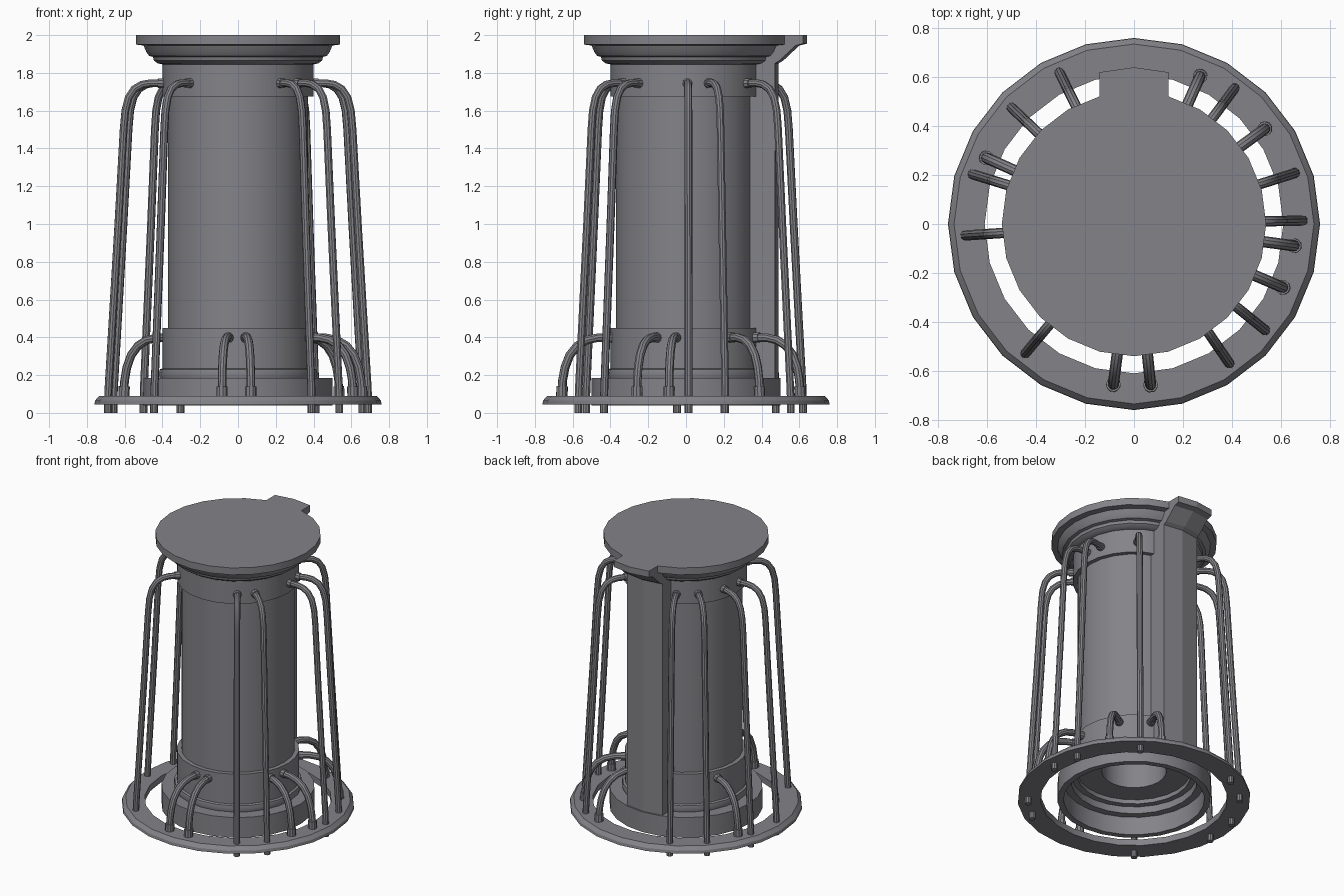
import bpy, bmesh, math
from mathutils import Vector

if "Cube" in bpy.data.objects:
    bpy.data.objects.remove(bpy.data.objects["Cube"])

mat = bpy.data.materials.new("steel grey")
mat.diffuse_color = (0.23, 0.23, 0.25, 1)
mat.use_nodes = True
mat.node_tree.nodes["Principled BSDF"].inputs["Base Color"].default_value = mat.diffuse_color


def finish(name, bm, smooth=True):
    bmesh.ops.remove_doubles(bm, verts=bm.verts, dist=1e-5)
    bmesh.ops.recalc_face_normals(bm, faces=bm.faces)
    me = bpy.data.meshes.new(name)
    bm.to_mesh(me)
    bm.free()
    me.materials.append(mat)
    ob = bpy.data.objects.new(name, me)
    bpy.context.collection.objects.link(ob)
    if smooth:
        bpy.ops.object.select_all(action='DESELECT')
        ob.select_set(True)
        bpy.context.view_layer.objects.active = ob
        bpy.ops.object.shade_smooth_by_angle(angle=math.radians(32))
    return ob


def lathe(name, prof, closed=False, n=24):
    """Revolve an (r, z) profile about the z axis."""
    bm = bmesh.new()
    rings = [[bm.verts.new((r * math.sin(2 * math.pi * i / n),
                            r * math.cos(2 * math.pi * i / n), z))
              for i in range(n)] for r, z in prof]
    pairs = list(zip(rings, rings[1:]))
    if closed:
        pairs.append((rings[-1], rings[0]))
    else:
        bm.faces.new(rings[0])
        bm.faces.new(rings[-1])
    for a, b in pairs:
        for i in range(n):
            j = (i + 1) % n
            bm.faces.new((a[i], a[j], b[j], b[i]))
    return finish(name, bm)


def pipe(bm, path, rad, ang, sides=10):
    """Sweep a round section along an (r, z) path at a given angle."""
    out = Vector((math.cos(ang), math.sin(ang), 0))
    side = Vector((-math.sin(ang), math.cos(ang), 0))
    up = Vector((0, 0, 1))
    pts = [out * r + up * z for r, z in path]
    rings = []
    for k, p in enumerate(pts):
        t = (pts[min(k + 1, len(pts) - 1)] - pts[max(k - 1, 0)]).normalized()
        nrm = t.cross(side)
        rings.append([bm.verts.new(p + rad * (side * math.cos(a) + nrm * math.sin(a)))
                      for a in (2 * math.pi * i / sides for i in range(sides))])
    for a, b in zip(rings, rings[1:]):
        for i in range(sides):
            j = (i + 1) % sides
            bm.faces.new((a[i], a[j], b[j], b[i]))
    bm.faces.new(rings[0])
    bm.faces.new(rings[-1])


# Main column: hollow underside with bore, base ring, collars and stepped cap
lathe("column", [
    (0.21, 0.9), (0.21, 0.25), (0.37, 0.25), (0.37, 0.22), (0.41, 0.22),
    (0.41, 0.17), (0.46, 0.17), (0.46, 0.04), (0.50, 0.04), (0.50, 0.185),
    (0.415, 0.185), (0.42, 0.205), (0.415, 0.23), (0.40, 0.235), (0.40, 0.45),
    (0.37, 0.45), (0.37, 1.675), (0.40, 1.675), (0.40, 1.845), (0.425, 1.85),
    (0.445, 1.865), (0.45, 1.885), (0.47, 1.89), (0.485, 1.91), (0.50, 1.945),
    (0.54, 1.95), (0.54, 2.0)])

# Floor flange around the base
lathe("floor_flange", [(0.61, 0.045), (0.61, 0.09), (0.735, 0.09), (0.757, 0.065),
                       (0.76, 0.045)], closed=True)

# Back spine running up the column and flaring at the cap
bm = bmesh.new()
prof = [(0.30, 0.185), (0.49, 0.185), (0.49, 1.85), (0.515, 1.865), (0.60, 1.945),
        (0.64, 1.955), (0.64, 2.0), (0.30, 2.0)]
cols = [[bm.verts.new((x, y - (d if y > 0.4 else 0), z)) for y, z in prof]
        for x, d in ((-0.14, 0.02), (0, 0), (0.14, 0.02))]
for a, b in zip(cols, cols[1:]):
    for i in range(len(prof)):
        j = (i + 1) % len(prof)
        bm.faces.new((a[i], a[j], b[j], b[i]))
bm.faces.new(cols[0])
bm.faces.new(cols[2])
finish("back_spine", bm, False)

# Tall pipes: upper collar down through the flange
tall = [(0.38, 1.745), (0.47, 1.745), (0.51, 1.738), (0.55, 1.715), (0.58, 1.67),
        (0.598, 1.60), (0.607, 1.50), (0.635, 1.0), (0.665, 0.5), (0.687, 0.14),
        (0.69, 0.07), (0.69, 0.0)]
for k, (x, y) in enumerate([(-0.305, 0.62), (-0.505, 0.48), (-0.665, 0.205),
                            (-0.69, -0.047), (-0.445, -0.53), (0.39, -0.57),
                            (0.54, -0.437), (0.69, 0.014), (0.664, 0.21), (0.41, 0.553)]):
    bm = bmesh.new()
    ang = math.atan2(y, x)
    pipe(bm, tall, 0.021, ang)
    pipe(bm, [(0.39, 1.745), (0.425, 1.745)], 0.027, ang)
    finish("tall_pipe_%d" % k, bm)

# Short pipes: lower collar down to sockets on the flange
short = [(0.38, 0.398), (0.47, 0.398), (0.53, 0.385), (0.58, 0.355), (0.62, 0.305),
         (0.645, 0.24), (0.658, 0.17), (0.662, 0.09)]
for k, (x, y) in enumerate([(-0.603, 0.27), (-0.085, -0.66), (0.068, -0.66),
                            (0.61, -0.26), (0.66, -0.09), (0.54, 0.393),
                            (0.273, 0.61)]):
    bm = bmesh.new()
    ang = math.atan2(y, x)
    pipe(bm, short, 0.023, ang)
    pipe(bm, [(0.39, 0.398), (0.425, 0.398)], 0.028, ang)
    pipe(bm, [(0.66, 0.14), (0.662, 0.085)], 0.03, ang)
    finish("short_pipe_%d" % k, bm)
